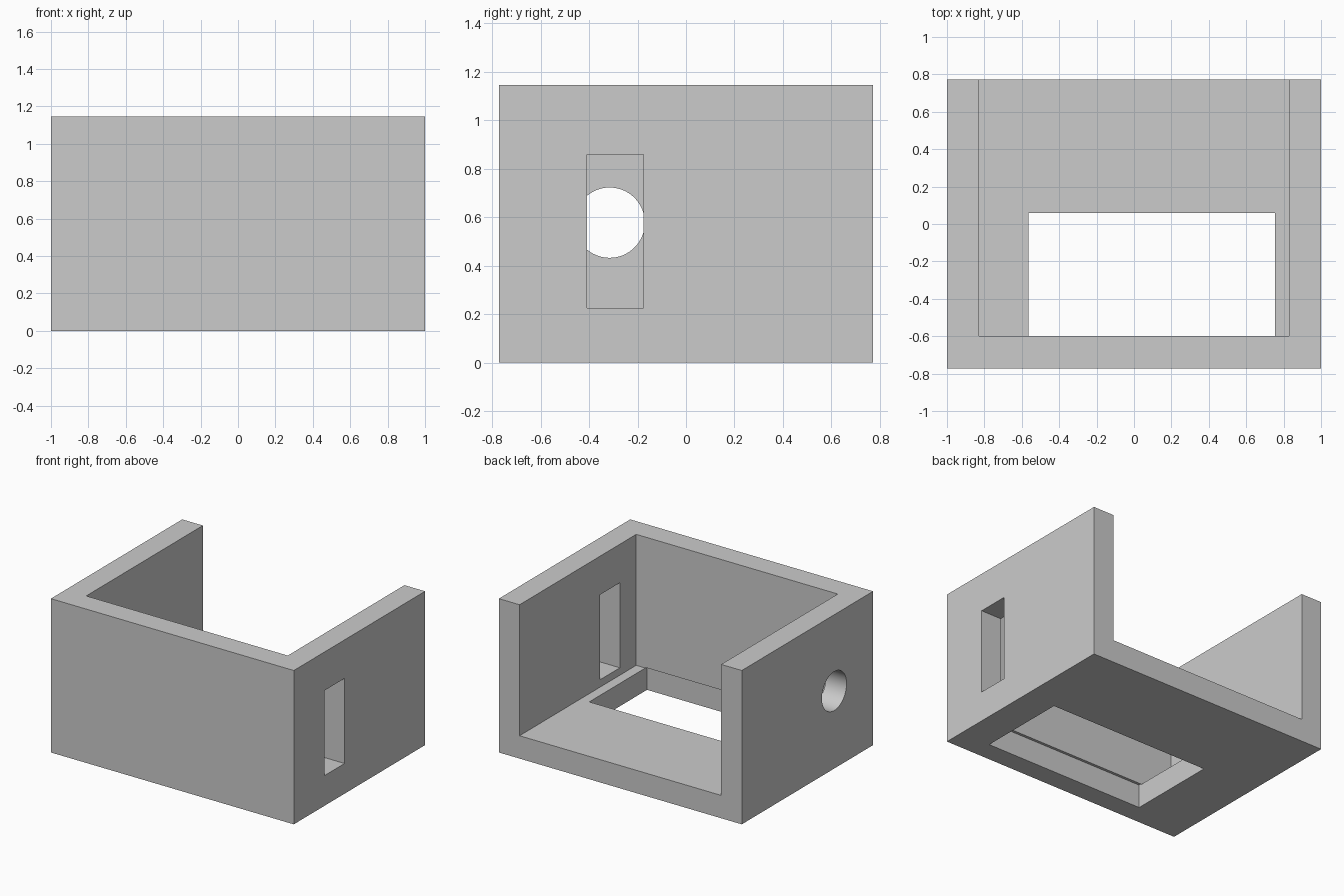
import bpy
import math

default_cube = bpy.data.objects.get("Cube")
if default_cube:
    bpy.data.objects.remove(default_cube, do_unlink=True)

grey = bpy.data.materials.new("plain grey")
grey.use_nodes = True
colour = (0.6, 0.6, 0.6, 1)
grey.diffuse_color = colour
grey.node_tree.nodes["Principled BSDF"].inputs["Base Color"].default_value = colour


def box(name, low, high):
    """Box between two opposite corners."""
    centre = [(a + b) / 2 for a, b in zip(low, high)]
    bpy.ops.mesh.primitive_cube_add(size=1, location=centre)
    obj = bpy.context.object
    obj.name = name
    obj.scale = [b - a for a, b in zip(low, high)]
    bpy.ops.object.transform_apply(location=True, rotation=False, scale=True)
    obj.data.materials.append(grey)
    return obj


def cut(target, cutter):
    """Subtract a cutter from the target and discard it."""
    cutter.hide_render = True
    bpy.context.view_layer.objects.active = target
    mod = target.modifiers.new("cut", "BOOLEAN")
    mod.operation = "DIFFERENCE"
    mod.solver = "EXACT"
    mod.object = cutter
    bpy.ops.object.modifier_apply(modifier=mod.name)
    bpy.data.objects.remove(cutter, do_unlink=True)


half_depth, height = 0.772, 1.145
wall = 0.17
inner = 1 - wall

# Solid block that becomes the open-backed housing
housing = box("housing", (-1, -half_depth, 0), (1, half_depth, height))

# Cavity, open at the top and the back
cut(housing, box("cavity", (-inner, -0.6, wall), (inner, 1, 2)))

# Floor opening, reaching slightly under the front wall
cut(housing, box("floor_opening", (-0.565, -0.62, -0.1), (0.755, 0.06, wall + 0.004)))

# Tall slot in the left wall
cut(housing, box("wall_slot", (0.7, -0.408, 0.225), (1.1, -0.175, 0.858)))

# Round hole in the right wall
bpy.ops.mesh.primitive_cylinder_add(
    vertices=64, radius=0.145, depth=0.4,
    location=(-0.9, -0.315, 0.577), rotation=(0, math.pi / 2, 0))
hole = bpy.context.object
hole.name = "round_hole"
hole.data.materials.append(grey)
cut(housing, hole)

# Smooth hole, crisp edges elsewhere
bpy.ops.object.select_all(action="DESELECT")
housing.select_set(True)
bpy.context.view_layer.objects.active = housing
bpy.ops.object.shade_smooth_by_angle(angle=math.radians(30))
